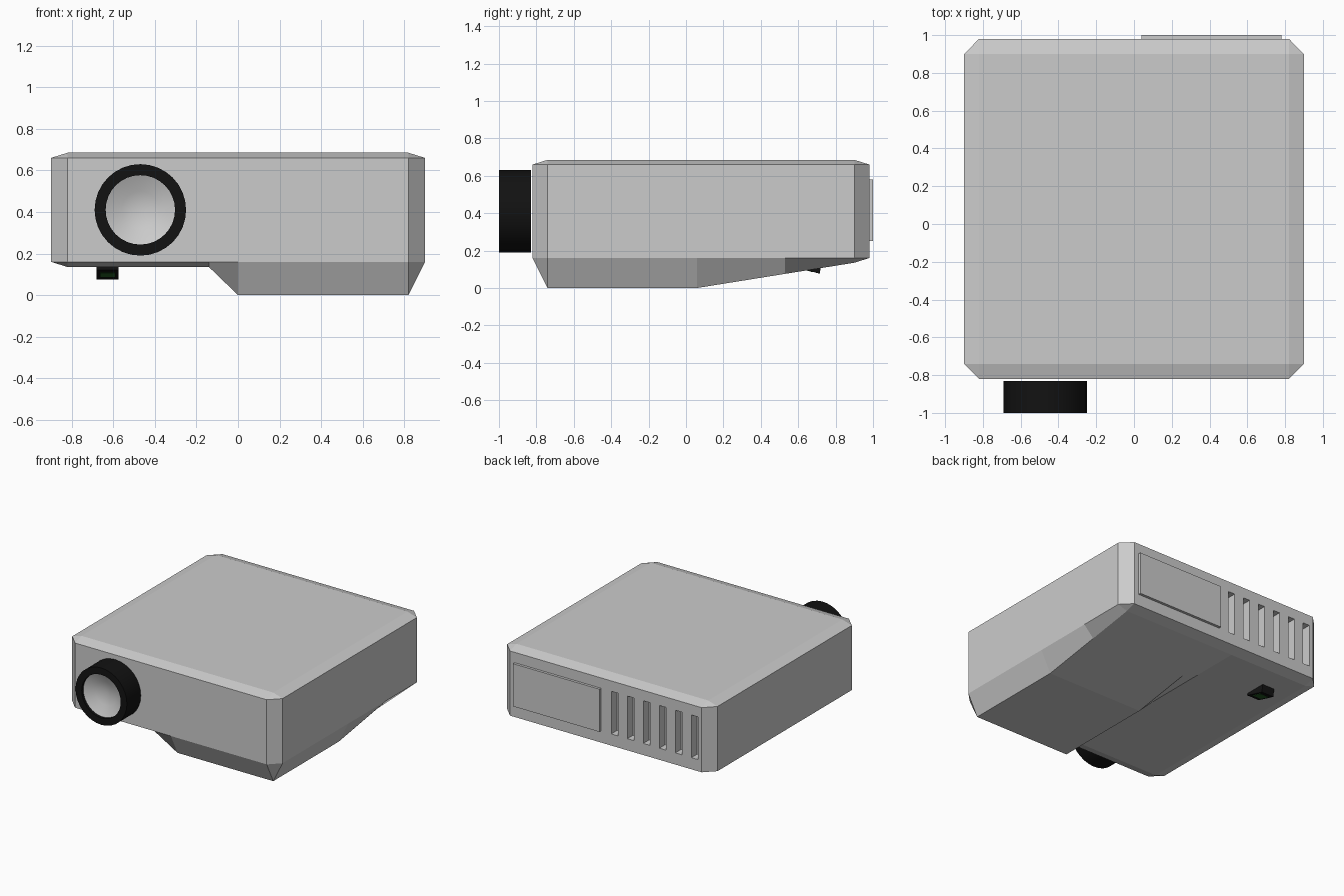
import bpy, bmesh, math

if "Cube" in bpy.data.objects:
    bpy.data.objects.remove(bpy.data.objects["Cube"])


def material(name, colour):
    m = bpy.data.materials.new(name)
    m.diffuse_color = (*colour, 1)
    m.use_nodes = True
    m.node_tree.nodes["Principled BSDF"].inputs["Base Color"].default_value = m.diffuse_color
    return m


def finish(name, bm, mat=None):
    bmesh.ops.recalc_face_normals(bm, faces=bm.faces)
    mesh = bpy.data.meshes.new(name)
    bm.to_mesh(mesh)
    bm.free()
    ob = bpy.data.objects.new(name, mesh)
    bpy.context.collection.objects.link(ob)
    if mat:
        mesh.materials.append(mat)
    return ob


def prism(bm, x0, x1, profile):
    """Extrude a (y, z) profile from x0 to x1."""
    a, b = ([bm.verts.new((x, y, z)) for y, z in profile] for x in (x0, x1))
    bm.faces.new(a)
    bm.faces.new(b[::-1])
    n = len(profile)
    for i in range(n):
        j = (i + 1) % n
        bm.faces.new((a[i], b[i], b[j], a[j]))


def box_profile(y0, y1, z0, z1):
    return [(y0, z0), (y1, z0), (y1, z1), (y0, z1)]


def lathe(name, profile, closed, mat, sides=32):
    """Spin a (radius, y) profile about the lens axis."""
    bm = bmesh.new()
    vs = [bm.verts.new((LENS_X + r, y, LENS_Z)) for r, y in profile]
    es = [bm.edges.new(p) for p in zip(vs, vs[1:])]
    if closed:
        es.append(bm.edges.new((vs[-1], vs[0])))
    bmesh.ops.spin(bm, geom=vs + es, cent=(LENS_X, 0, LENS_Z), axis=(0, 1, 0),
                   angle=math.tau, steps=sides, use_duplicate=False)
    bmesh.ops.remove_doubles(bm, verts=bm.verts, dist=1e-4)
    ob = finish(name, bm, mat)
    bpy.ops.object.select_all(action='DESELECT')
    ob.select_set(True)
    bpy.context.view_layer.objects.active = ob
    bpy.ops.object.shade_smooth_by_angle(angle=math.radians(35))
    return ob


LENS_X, LENS_Z = -0.47, 0.41
black = material("black_plastic", (0.006, 0.006, 0.006))
green = material("green_sensor", (0.02, 0.12, 0.02))
glass = material("lens_grey", (0.75, 0.75, 0.75))

# Body: chamfered shell, with a deep belly on the right that ramps up to the back
X = [-0.9, -0.82, -0.14, 0.0, 0.82, 0.9]
Y = [-0.82, -0.74, 0.06, 0.53, 0.9, 0.98]
belly = [0, 0, 0, 0.0755, 0.135, 0]


def cap(bm, rim_z, inner_z):
    grid = {}
    for i in range(6):
        for j in range(6):
            ends = (i in (0, 5)) + (j in (0, 5))
            if ends < 2:
                z = rim_z if ends else inner_z(i, j)
                grid[i, j] = bm.verts.new((X[i], Y[j], z))
    for i in range(5):
        for j in range(5):
            cell = [(i, j), (i + 1, j), (i + 1, j + 1), (i, j + 1)]
            bm.faces.new([grid[c] for c in cell if c in grid])


bm = bmesh.new()
cap(bm, 0.16, lambda i, j: belly[j] if i > 2 else 0.135)
cap(bm, 0.66, lambda i, j: 0.685)
bmesh.ops.bridge_loops(bm, edges=[e for e in bm.edges if e.is_boundary])
bmesh.ops.dissolve_limit(bm, angle_limit=0.005, verts=bm.verts, edges=bm.edges)
body = finish("projector_body", bm)

# Vent slots cut into the back
bm = bmesh.new()
for k in range(6):
    x = -0.075 - 0.137 * k
    prism(bm, x - 0.028, x + 0.028, box_profile(0.91, 1.05, 0.25, 0.58))
cutter = finish("vent_cutter", bm)
cutter.hide_render = True
cutter.hide_set(True)
mod = body.modifiers.new("vents", 'BOOLEAN')
mod.object = cutter
mod.operation = 'DIFFERENCE'
mod.solver = 'EXACT'

# Raised connector panel on the back
bm = bmesh.new()
prism(bm, 0.04, 0.78, box_profile(0.97, 1.0, 0.25, 0.58))
finish("connector_panel", bm)

# Lens barrel and its dished lens
lathe("lens_barrel", [(0.22, -1.0), (0.22, -0.83), (0.167, -0.83), (0.167, -1.0)], True, black)
lathe("lens", [(0.167, -0.98), (0.09, -0.945), (0, -0.925)], False, glass)

# Tilted sensor under the rear left
bm = bmesh.new()
prism(bm, -0.68, -0.575, [(0.555, 0.14), (0.555, 0.12), (0.715, 0.076), (0.725, 0.14)])
finish("sensor_housing", bm, black)
bm = bmesh.new()
prism(bm, -0.665, -0.59, [(0.595, 0.112), (0.595, 0.107), (0.675, 0.085), (0.675, 0.09)])
finish("sensor_window", bm, green)
